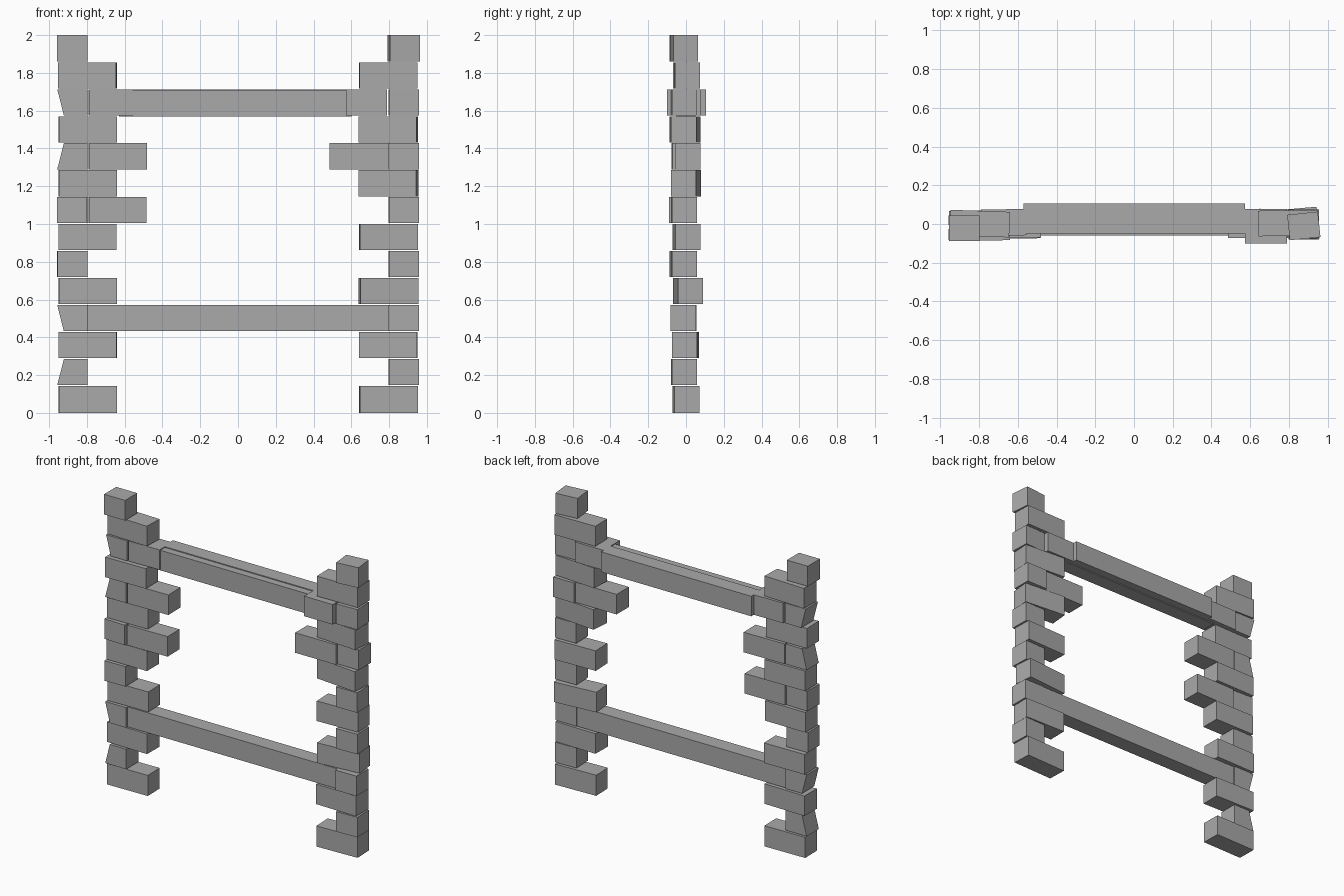
import bpy
import math
from mathutils import Matrix

cube = bpy.data.objects.get("Cube")
if cube:
    bpy.data.objects.remove(cube, do_unlink=True)

stone = bpy.data.materials.new("grey stone")
stone.use_nodes = True
grey = (0.4, 0.4, 0.4, 1)
stone.diffuse_color = grey
stone.node_tree.nodes["Principled BSDF"].inputs["Base Color"].default_value = grey

COURSE = 2 / 14
DEPTH = 0.132


def block(name, x, y, row, yaw=0, taper=0):
    """Box between x and y limits in one course; taper pulls in the outer end."""
    z0 = row * COURSE + (0.004 if row else 0)
    z1 = (row + 1) * COURSE - (0 if row == 13 else 0.001)
    bpy.ops.mesh.primitive_cube_add(size=1)
    ob = bpy.context.object
    ob.name = name
    ob.data.materials.append(stone)
    ob.data.transform(Matrix.Diagonal((x[1] - x[0], y[1] - y[0], z1 - z0, 1)))
    for v in ob.data.vertices:
        if v.co.x < 0 and v.co.z * taper > 0:
            v.co.x += abs(taper)
    ob.location = (sum(x) / 2, sum(y) / 2, (z0 + z1) / 2)
    ob.rotation_euler.z = math.radians(yaw)
    return ob


# Posts: long and short bricks alternate, each a little shifted and turned
centres = {
    "right": [0, -.01, 0, -.01, .005, -.02, -.005, -.02, 0, -.01, -.02, 0, .002, -.022],
    "left": [0, -.01, -.005, -.015, .01, -.01, .005, -.01, 0, .01, 0, -.01, .005, -.01],
}
turns = {
    "right": [1, 0, -1, 0, 1, 1, 0, -2, 1, 0, 1, 0, -2, 0],
    "left": [2, 2, -1, 0, 5, 2, 2, 1, -5, 0, -4, 2, 1, 6],
}
tapers = {1: 0.035, 9: 0.035, 3: -0.035, 11: -0.035}
for side, sign in (("right", -1), ("left", 1)):
    for row in range(14):
        long_brick = row % 2 == 0
        if row > 11:
            long_brick = row == 12
        inner, outer = (0.643, 0.95) if long_brick else (0.798, 0.957)
        mid = centres[side][row]
        block(f"{side}_post_brick_{row + 1}", sorted((sign * inner, sign * outer)),
              (mid - DEPTH / 2, mid + DEPTH / 2), row, turns[side][row],
              tapers.get(row, 0) if sign < 0 else 0)

# Bricks that stick out into the opening
block("right_stub_middle", (-0.79, -0.485), (-0.076, 0.055), 7, 1)
block("right_stub_upper", (-0.79, -0.482), (-0.072, 0.062), 9, 1)
block("left_stub_upper", (0.485, 0.796), (-0.072, 0.062), 9)
block("right_beam_support", (-0.79, -0.557), (-0.06, 0.076), 11, 1)
block("left_beam_support", (0.573, 0.79), (-0.10, 0.078), 11)

# Crossbeams
block("lower_beam", (-0.83, 0.83), (-0.06, 0.047), 3)
block("upper_front_beam", (-0.63, 0.6), (-0.05, 0.05), 11).location.z -= 0.006
block("upper_back_beam", (-0.57, 0.573), (0.0, 0.105), 11)
